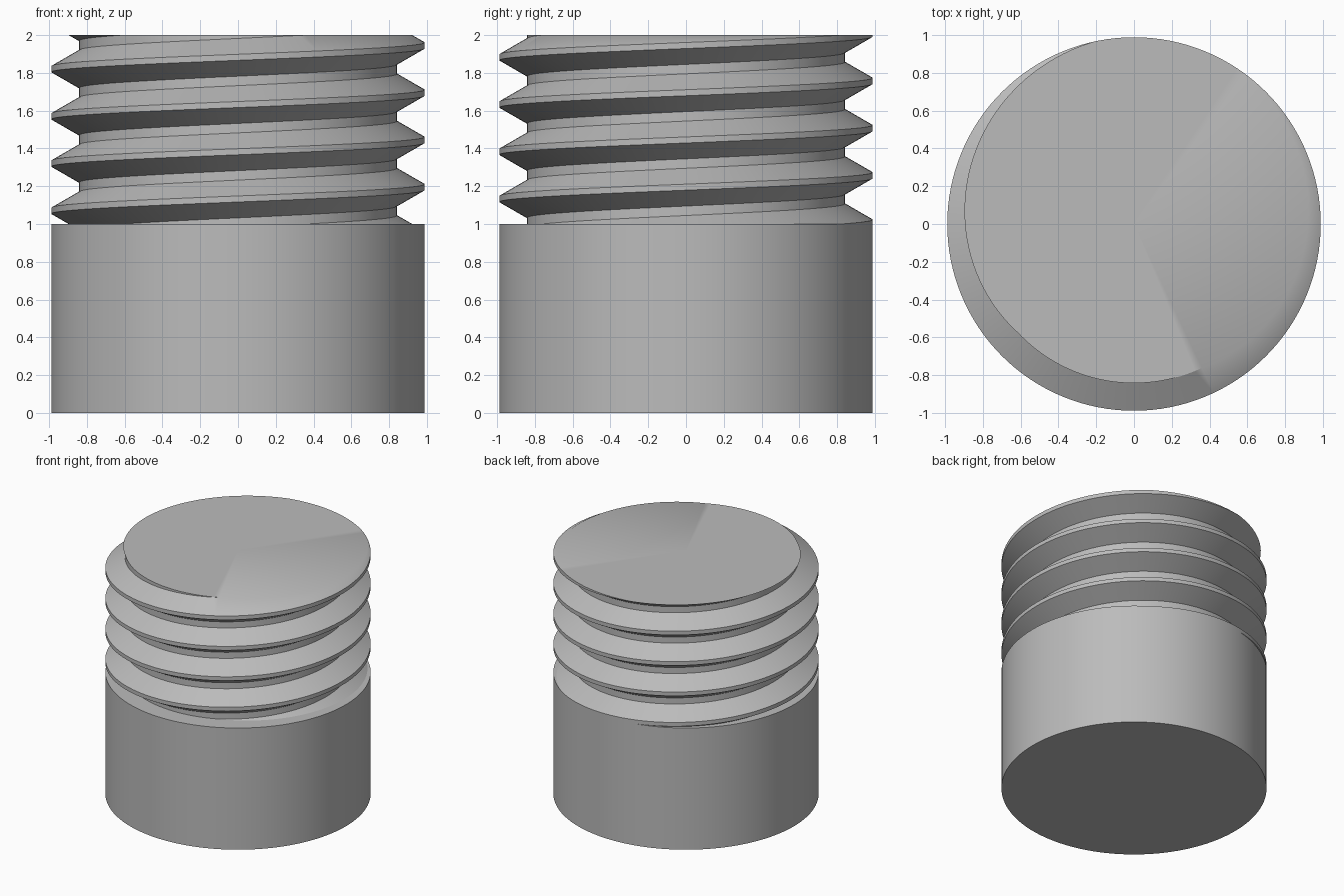
import bpy, bmesh, math

if "Cube" in bpy.data.objects:
    bpy.data.objects.remove(bpy.data.objects["Cube"])

RADIUS, ROOT = 0.988, 0.842      # crest and root radius
PITCH, SEG = 0.25, 128           # rise per turn, steps per turn
BOTTOM, TOP = 1.0, 2.0           # threaded span
CREST_Z = 1.195                  # crest centre height on the +x side

grey = bpy.data.materials.new("steel grey")
grey.diffuse_color = (0.5, 0.5, 0.5, 1)
grey.use_nodes = True
grey.node_tree.nodes["Principled BSDF"].inputs["Base Color"].default_value = grey.diffuse_color


def finish(obj):
    obj.data.materials.append(grey)
    bpy.ops.object.select_all(action='DESELECT')
    obj.select_set(True)
    bpy.context.view_layer.objects.active = obj
    bpy.ops.object.shade_smooth_by_angle(angle=math.radians(30))


# Plain shank
bpy.ops.mesh.primitive_cylinder_add(vertices=SEG, radius=RADIUS, depth=BOTTOM,
                                    location=(0, 0, BOTTOM / 2))
shank = bpy.context.object
shank.name = "shank"
finish(shank)

# Helical thread: a trapezoid profile swept beyond both ends of the span
profile = [(ROOT, -0.1), (RADIUS, -0.016), (RADIUS, 0.016), (ROOT, 0.1)]
bm = bmesh.new()
rows = []
for i in range(-3 * SEG, 6 * SEG + 1):
    a = 2 * math.pi * i / SEG
    z = CREST_Z + PITCH * i / SEG
    rows.append([bm.verts.new((r * math.cos(a), r * math.sin(a), z + dz))
                 for r, dz in profile])
for i in range(len(rows) - 1):
    p, q = rows[i], rows[i + 1]
    for k in range(3):
        bm.faces.new((p[k], q[k], q[k + 1], p[k + 1]))
    if i + SEG + 1 < len(rows):      # root band up to the next turn
        u, v = rows[i + SEG], rows[i + SEG + 1]
        bm.faces.new((p[3], q[3], v[0], u[0]))

# Trim the thread flat at both ends
for z, up in ((BOTTOM, -1), (TOP, 1)):
    bmesh.ops.bisect_plane(bm, geom=bm.verts[:] + bm.edges[:] + bm.faces[:],
                           dist=1e-6, plane_co=(0, 0, z), plane_no=(0, 0, up),
                           clear_outer=True)

# Flat end cap fanned from the axis
centre = bm.verts.new((0, 0, TOP))
rim = [e for e in bm.edges if e.is_boundary
       and all(abs(v.co.z - TOP) < 1e-4 for v in e.verts)]
for e in rim:
    a, b = e.verts
    if a.co.x * b.co.y - a.co.y * b.co.x < 0:
        a, b = b, a
    bm.faces.new((a, b, centre))

mesh = bpy.data.meshes.new("thread")
bm.to_mesh(mesh)
bm.free()
thread = bpy.data.objects.new("thread", mesh)
bpy.context.collection.objects.link(thread)
finish(thread)
